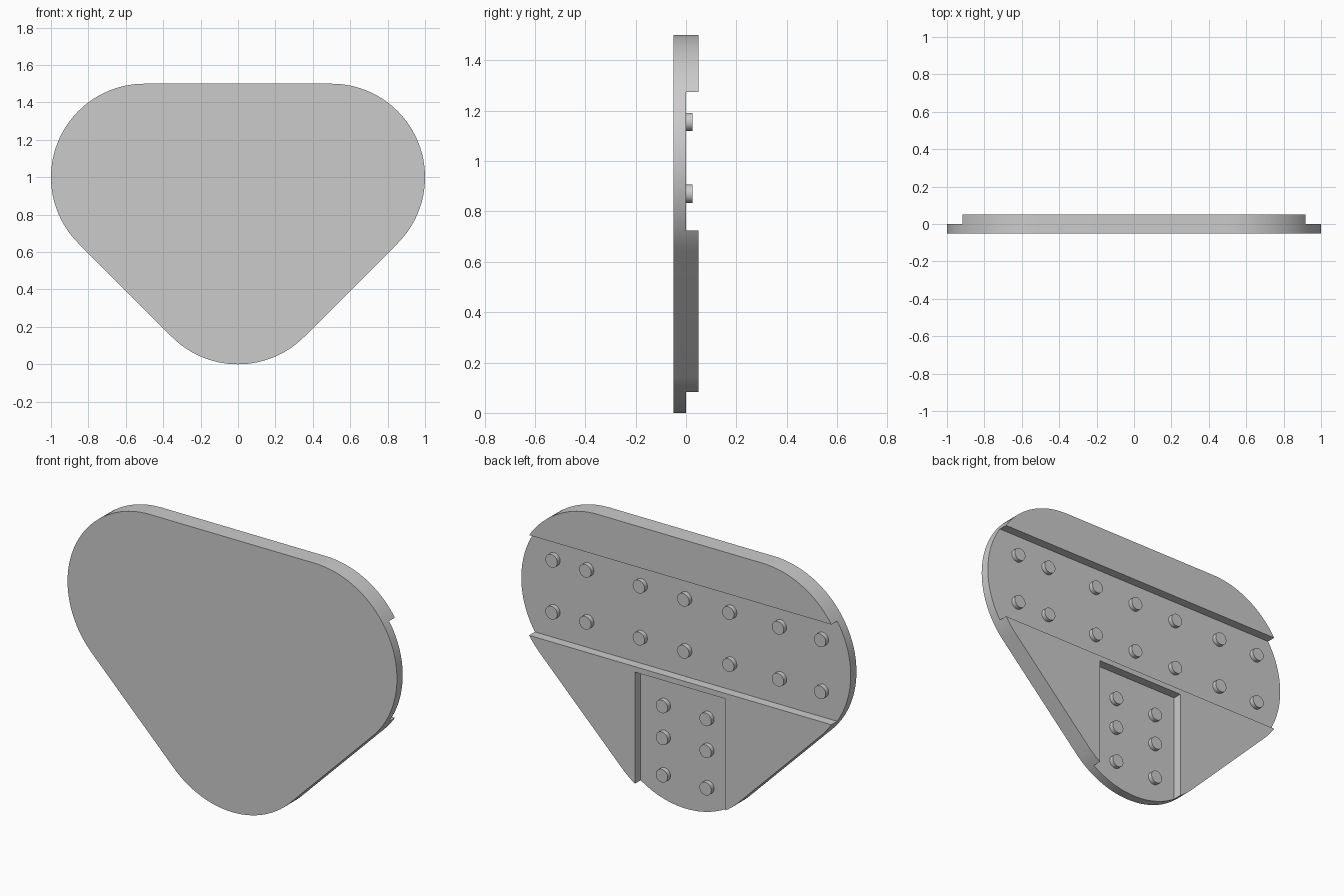
import bpy, bmesh
from math import cos, sin, pi, radians
from mathutils import Matrix, Vector

cube = bpy.data.objects.get("Cube")
if cube:
    bpy.data.objects.remove(cube, do_unlink=True)

grey = bpy.data.materials.new("plain grey")
grey.use_nodes = True
colour = (0.6, 0.6, 0.6, 1)
grey.diffuse_color = colour
grey.node_tree.nodes["Principled BSDF"].inputs["Base Color"].default_value = colour


def make_object(name, bm):
    bmesh.ops.recalc_face_normals(bm, faces=bm.faces)
    mesh = bpy.data.meshes.new(name)
    bm.to_mesh(mesh)
    bm.free()
    mesh.materials.append(grey)
    obj = bpy.data.objects.new(name, mesh)
    bpy.context.collection.objects.link(obj)
    return obj


def activate(obj):
    bpy.ops.object.select_all(action="DESELECT")
    obj.select_set(True)
    bpy.context.view_layer.objects.active = obj


def smooth(obj):
    activate(obj)
    bpy.ops.object.shade_smooth_by_angle(angle=radians(30))


def box(name, low, high):
    low, high = Vector(low), Vector(high)
    bm = bmesh.new()
    place = Matrix.Translation((low + high) / 2) @ Matrix.Diagonal((*(high - low), 1))
    bmesh.ops.create_cube(bm, size=1, matrix=place)
    return make_object(name, bm)


# Rounded triangular plate: three corner arcs extruded through the thickness
RADIUS, HALF, CHANNEL = 0.5, 0.05, 0.275
corners = [(0.5, 1.0, 0 - 45, 90), (-0.5, 1.0, 90, 225), (0, 0.5, 225, 315)]
bm = bmesh.new()
outline = []
for cx, cz, start, end in corners:
    steps = (end - start) // 3
    for i in range(steps + 1):
        a = radians(start + (end - start) * i / steps)
        outline.append(bm.verts.new((cx + RADIUS * cos(a), -HALF, cz + RADIUS * sin(a))))
face = bm.faces.new(outline)
extruded = bmesh.ops.extrude_face_region(bm, geom=[face])["geom"]
moved = [v for v in extruded if isinstance(v, bmesh.types.BMVert)]
bmesh.ops.translate(bm, verts=moved, vec=(0, 2 * HALF, 0))
plate = make_object("plate", bm)

# Wide and short channels sunk halfway into the back
cutters = [
    box("wide_channel_cutter", (-2, 0, 1 - CHANNEL), (2, 0.2, 1 + CHANNEL)),
    box("short_channel_cutter", (-CHANNEL, 0, -0.2), (CHANNEL, 0.2, 0.695)),
]
for cutter in cutters:
    cutter.hide_render = True
    mod = plate.modifiers.new("channel", "BOOLEAN")
    mod.operation, mod.solver, mod.object = "DIFFERENCE", "EXACT", cutter
    activate(plate)
    bpy.ops.object.modifier_apply(modifier=mod.name)
    bpy.data.objects.remove(cutter, do_unlink=True)
smooth(plate)


# Round pegs standing on the channel floors
def pegs(name, xs, zs):
    bm = bmesh.new()
    for x in xs:
        for z in zs:
            place = Matrix.Translation((x, 0.01, z)) @ Matrix.Rotation(pi / 2, 4, "X")
            bmesh.ops.create_cone(bm, cap_ends=True, segments=32, radius1=0.036,
                                  radius2=0.036, depth=0.03, matrix=place)
    smooth(make_object(name, bm))


pegs("wide_channel_pegs", (0.8, 0.595, 0.27, 0, -0.273, -0.575, -0.83), (0.87, 1.155))
pegs("short_channel_pegs", (0.13, -0.135), (0.155, 0.36, 0.535))
